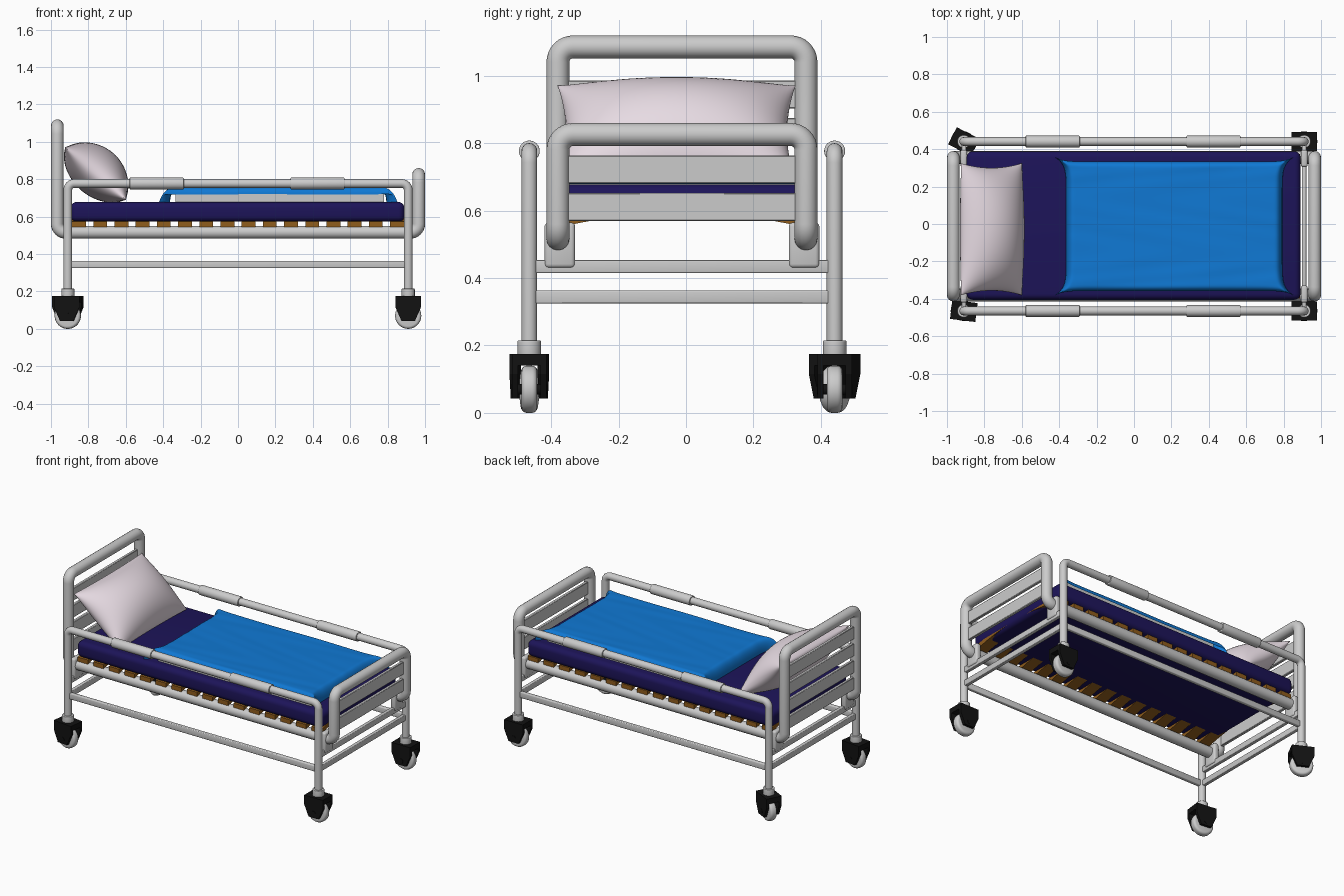
import bpy, bmesh, math
from mathutils import Vector, Matrix

if "Cube" in bpy.data.objects:
    bpy.data.objects.remove(bpy.data.objects["Cube"])

YC = -0.012          # lateral centre of the frame


def mat(name, c):
    m = bpy.data.materials.new(name)
    m.diffuse_color = (*c, 1)
    m.use_nodes = True
    m.node_tree.nodes["Principled BSDF"].inputs["Base Color"].default_value = m.diffuse_color
    return m


BLACK = mat("black_plastic", (0.006, 0.006, 0.006))
NAVY = mat("navy_cover", (0.012, 0.007, 0.1))
BLUE = mat("blue_cloth", (0.005, 0.19, 0.66))
PINK = mat("pale_cloth", (0.8, 0.71, 0.77))
WOOD = mat("wood", (0.28, 0.11, 0.012))


def finish(name, bm, m=None, bevel=0, seg=3, smooth=True):
    bmesh.ops.recalc_face_normals(bm, faces=bm.faces)
    if bevel:
        bmesh.ops.bevel(bm, geom=bm.edges[:], offset=bevel, segments=seg,
                        profile=0.5, affect='EDGES')
    me = bpy.data.meshes.new(name)
    bm.to_mesh(me)
    bm.free()
    ob = bpy.data.objects.new(name, me)
    bpy.context.collection.objects.link(ob)
    if m:
        me.materials.append(m)
    if smooth:
        bpy.ops.object.select_all(action='DESELECT')
        ob.select_set(True)
        bpy.context.view_layer.objects.active = ob
        bpy.ops.object.shade_smooth_by_angle(angle=math.radians(40))
    return ob


def box(name, lo, hi, m=None, bevel=0, seg=3):
    bm = bmesh.new()
    lo, hi = Vector(lo), Vector(hi)
    bmesh.ops.create_cube(bm, size=1, matrix=Matrix.Translation((lo + hi) / 2)
                          @ Matrix.Diagonal((*(hi - lo), 1)))
    return finish(name, bm, m, bevel, seg)


def cyl(name, centre, r, length, axis='Z', m=None, bevel=0, n=32):
    bm = bmesh.new()
    rot = {'Z': Matrix(), 'X': Matrix.Rotation(math.pi / 2, 4, 'Y'),
           'Y': Matrix.Rotation(math.pi / 2, 4, 'X')}[axis]
    bmesh.ops.create_cone(bm, cap_ends=True, segments=n, radius1=r, radius2=r, depth=length)
    if bevel:
        rims = [e for e in bm.edges if abs(e.verts[0].co.z - e.verts[1].co.z) < 1e-5]
        bmesh.ops.bevel(bm, geom=rims, offset=bevel, segments=4, profile=0.5, affect='EDGES')
    bmesh.ops.transform(bm, matrix=Matrix.Translation(centre) @ rot, verts=bm.verts)
    return finish(name, bm, m)


def tube(name, pts, r, fillet, closed=False):
    """Round tube along a right-angled path with filleted corners."""
    pts = [Vector(p) for p in pts]
    path, n = [], len(pts)
    for i, p in enumerate(pts):
        if not closed and i in (0, n - 1):
            path.append(p)
            continue
        d1 = (pts[i - 1] - p).normalized()
        d2 = (pts[(i + 1) % n] - p).normalized()
        c = p + fillet * (d1 + d2)
        for k in range(9):
            a = k / 8 * math.pi / 2
            path.append(c - fillet * (d2 * math.cos(a) + d1 * math.sin(a)))
    cu = bpy.data.curves.new(name, 'CURVE')
    cu.dimensions = '3D'
    cu.bevel_depth, cu.bevel_resolution, cu.use_fill_caps = r, 6, True
    s = cu.splines.new('POLY')
    s.points.add(len(path) - 1)
    for q, p in zip(s.points, path):
        q.co = (*p, 1)
    s.use_cyclic_u = closed
    ob = bpy.data.objects.new(name, cu)
    bpy.context.collection.objects.link(ob)


def sheet(name, fn, nu, nv, m, both=False):
    """Surface from fn(u, v, side); both=True closes a top and a bottom side."""
    bm = bmesh.new()
    for side in ((1, -1) if both else (1,)):
        g = [[bm.verts.new(fn(math.sin(math.pi / 2 * (2 * i / nu - 1)),
                              math.sin(math.pi / 2 * (2 * j / nv - 1)), side))
              for j in range(nv + 1)] for i in range(nu + 1)]
        for i in range(nu):
            for j in range(nv):
                bm.faces.new((g[i][j], g[i + 1][j], g[i + 1][j + 1], g[i][j + 1]))
    bmesh.ops.remove_doubles(bm, verts=bm.verts, dist=1e-5)
    return finish(name, bm, m)


# Main tube loop: headboard, side rails and footboard in one
W = 0.368
L, R = YC - W, YC + W
tube("bed_frame_tube", [(-.966, L, 1.086), (-.966, R, 1.086), (-.966, R, .516), (.966, R, .516),
                        (.966, R, .826), (.966, L, .826), (.966, L, .516), (-.966, L, .516)],
     0.034, 0.045, True)

# Headboard and footboard panels
for i in range(4):
    z = 0.57 + 0.111 * i
    box(f"headboard_panel_{i}", (-.976, L, z), (-.956, R, z + .083), bevel=.003, seg=1)
    if i < 2:
        box(f"footboard_panel_{i}", (.956, L, z), (.976, R, z + .083), bevel=.003, seg=1)

# Side guards with legs, sleeves and lower rails
LEG_X = 0.91
for side, y in (("front", -.465), ("back", .441)):
    tube(f"{side}_guard_rail", [(-LEG_X, y, .18), (-LEG_X, y, .777),
                                (LEG_X, y, .777), (LEG_X, y, .18)], .0235, .035)
    for k, x in enumerate((-.435, .425)):
        cyl(f"{side}_guard_sleeve_{k}", (x, y, .777), .031, .29, 'X', bevel=.004)
    box(f"{side}_lower_rail", (-LEG_X, y - .012, .325), (LEG_X, y + .012, .364), bevel=.005)

# Cross bars and brackets at both ends
for end, x in (("head", -LEG_X), ("foot", LEG_X)):
    for nm, z in (("lower", .325), ("upper", .415)):
        box(f"{end}_{nm}_cross_bar", (x - .012, -.46, z), (x + .012, .436, z + .038), bevel=.004)
    for nm, s in (("front", -1), ("back", 1)):
        ys = sorted((YC + s * .317, YC + s * .408))
        box(f"{end}_{nm}_bracket", (x - .018, ys[0], .43), (x + .018, ys[1], .565), bevel=.012)


# Casters
def caster(name, x, y, deg):
    parts = [cyl(name + "_collar", (0, 0, .19), .035, .05, bevel=.004),
             cyl(name + "_wheel", (0, 0, .07), .07, .046, 'Y', bevel=.015, n=40),
             cyl(name + "_axle", (0, 0, .07), .016, .106, 'Y', BLACK),
             box(name + "_fork_top", (-.068, -.05, .14), (.068, .05, .175), BLACK)]
    prof = [(-.068, .175), (.068, .175), (.068, .115), (.036, .042), (-.036, .042), (-.068, .115)]
    for k, y0 in enumerate((-.051, .033)):
        bm = bmesh.new()
        f = bm.faces.new([bm.verts.new((px, y0, pz)) for px, pz in prof])
        ex = bmesh.ops.extrude_face_region(bm, geom=[f])["geom"]
        bmesh.ops.translate(bm, vec=(0, .018, 0),
                            verts=[v for v in ex if isinstance(v, bmesh.types.BMVert)])
        parts.append(finish(f"{name}_fork_side_{k}", bm, BLACK, smooth=False))
    for p in parts:
        p.matrix_world = Matrix.Translation((x, y, 0)) @ Matrix.Rotation(math.radians(deg), 4, 'Z')


caster("front_left_caster", -LEG_X, -.465, -7)
caster("back_left_caster", -LEG_X, .441, -27)
caster("front_right_caster", LEG_X, -.465, 0)
caster("back_right_caster", LEG_X, .441, 0)

# Arched wooden slats that rise into the mattress
for i in range(16):
    x = -.85 + i * 1.7 / 15
    bm = bmesh.new()
    rows = []
    for k in range(13):
        t = k / 6 - 1
        z = .545 + .05 * (1 - t * t)
        rows.append([bm.verts.new((x + dx, YC + .385 * t, z + dz))
                     for dx, dz in ((-.037, 0), (.037, 0), (.037, .028), (-.037, .028))])
    for a, b in zip(rows, rows[1:]):
        for k in range(4):
            bm.faces.new((a[k], a[(k + 1) % 4], b[(k + 1) % 4], b[k]))
    bm.faces.new(rows[0])
    bm.faces.new(rows[-1])
    finish(f"slat_{i}", bm, WOOD)

# Mattress
box("mattress", (-.895, -.405, .573), (.89, .388, .678), NAVY, bevel=.032, seg=5)

# Folded bedding core and the blanket draped over it
box("bedding_core", (-.335, -.352, .67), (.78, .325, .73))


def fall(t, start):
    k = max(0, (abs(t) - start) / (1 - start))
    return 1 - math.sqrt(max(0, 1 - k * k))


def blanket(u, v, side):
    x = .215 + u * (.578 + .062 * abs(v) ** 10)
    y = YC + v * (.345 + .025 * abs(u) ** 14)
    z = .755 - .036 * fall(v, .92) - .078 * fall(u, .93)
    z += .0015 * math.sin(9 * x + 5 * math.sin(11 * y)) * math.sin(23 * y + 2 * x)
    return (x, y, max(z, .679))


sheet("blanket", blanket, 64, 48, BLUE)

# Pillow leaning on the headboard
AX, NRM = Vector((.757, 0, -.653)), Vector((.653, 0, .757))


def pillow(u, v, side):
    a = u * .216 * (1 - .03 * (1 - v * v))
    b = v * .353 * (1 - .07 * (1 - u * u))
    f = max(0, 1 - u * u) ** .65 * max(0, 1 - v * v) ** .5
    t = (.145 if side > 0 else -.118) * f
    return Vector((-.762, -.028, .83)) + AX * a + Vector((0, b, 0)) + NRM * t


sheet("pillow", pillow, 32, 32, PINK, both=True)
